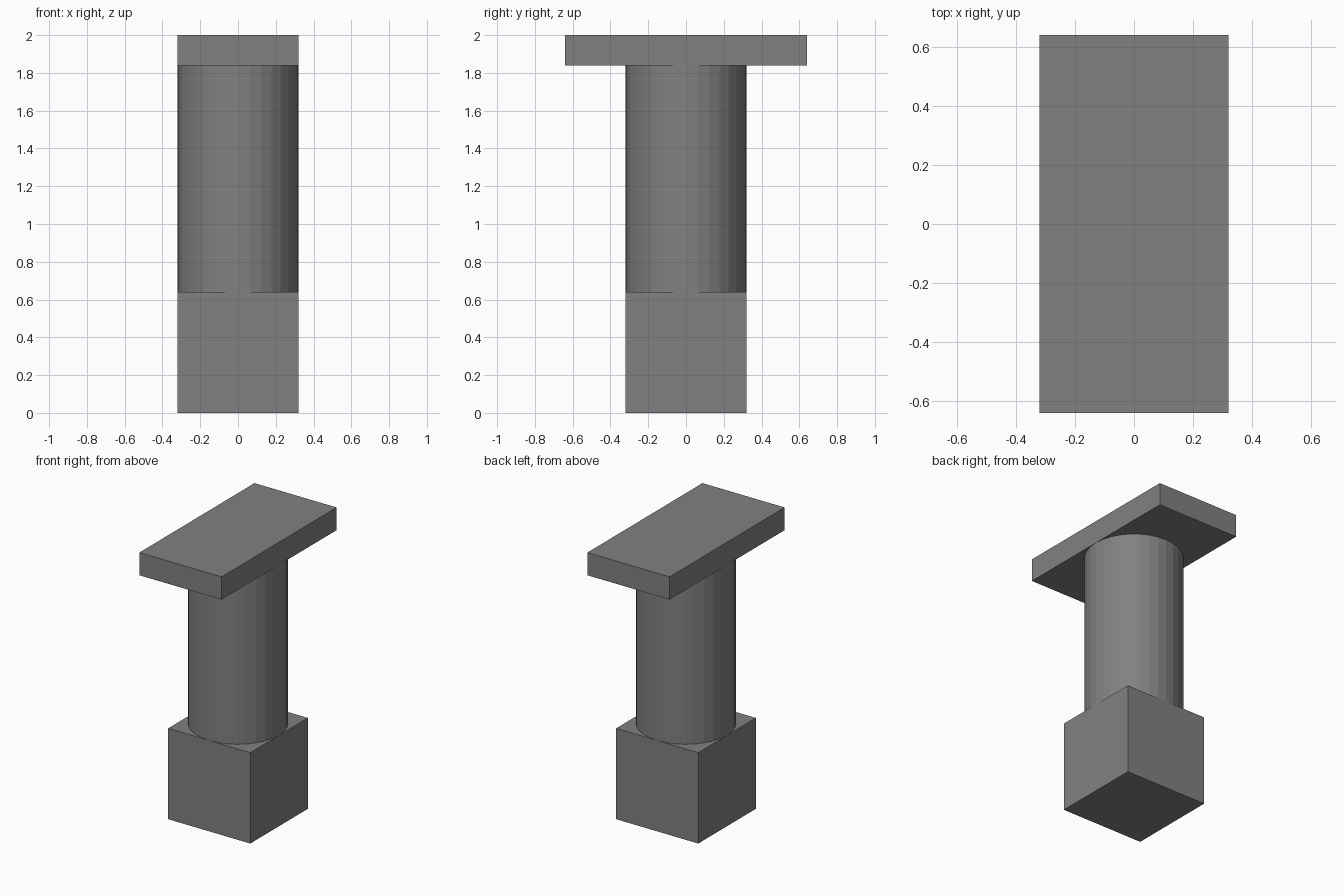
import bpy

if "Cube" in bpy.data.objects:
    bpy.data.objects.remove(bpy.data.objects["Cube"])

grey = bpy.data.materials.new("grey")
grey.diffuse_color = (0.22, 0.22, 0.22, 1.0)
grey.use_nodes = True
grey.node_tree.nodes["Principled BSDF"].inputs["Base Color"].default_value = grey.diffuse_color


def box(name, size, z):
    """Box of the given size with its underside at z."""
    bpy.ops.mesh.primitive_cube_add(size=1, location=(0, 0, z + size[2] / 2))
    ob = bpy.context.object
    ob.name = name
    for v in ob.data.vertices:
        v.co = [c * s for c, s in zip(v.co, size)]
    ob.data.materials.append(grey)


# Square base block
box("base_block", (0.64, 0.64, 0.64), 0.0)

# Faceted round column
bpy.ops.mesh.primitive_cylinder_add(vertices=32, radius=0.32, depth=1.2,
                                    location=(0, 0, 1.24))
column = bpy.context.object
column.name = "column"
column.data.materials.append(grey)

# Long flat top slab
box("top_slab", (0.64, 1.28, 0.16), 1.84)
